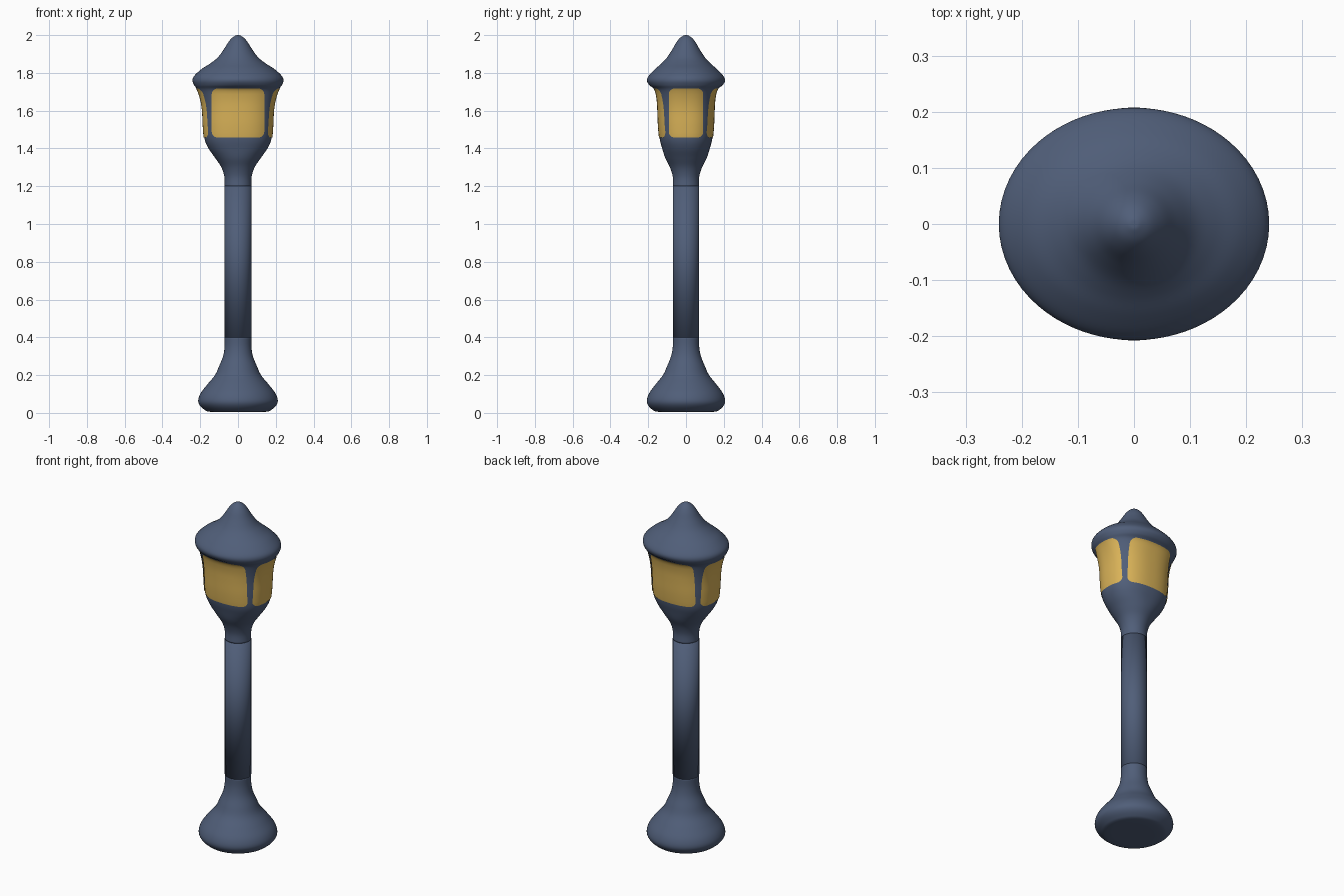
import bpy, bmesh, math
from mathutils import Vector

if "Cube" in bpy.data.objects:
    bpy.data.objects.remove(bpy.data.objects["Cube"])


def material(name, rgb):
    m = bpy.data.materials.new(name)
    m.diffuse_color = (*rgb, 1)
    m.use_nodes = True
    m.node_tree.nodes["Principled BSDF"].inputs["Base Color"].default_value = m.diffuse_color
    return m


METAL = material("slate blue metal", (0.080, 0.112, 0.190))
GLASS = material("amber glass", (0.70, 0.45, 0.098))
SEG = 72


def smooth_rows(pts, steps=5):
    """Catmull-Rom through (z, rx, ry, roundness exponent) rows."""
    p = [Vector(q) for q in pts]
    p = [p[0]] + p + [p[-1]]
    rows = []
    for i in range(1, len(p) - 2):
        a, b, c, d = p[i - 1:i + 3]
        for k in range(steps):
            t = k / steps
            rows.append(0.5 * (2 * b + (c - a) * t + (2 * a - 5 * b + 4 * c - d) * t * t
                               + (3 * b - a - 3 * c + d) * t ** 3))
    return rows + [p[-1]]


def finish(name, bm, mat):
    bmesh.ops.remove_doubles(bm, verts=bm.verts[:], dist=1e-6)
    bmesh.ops.recalc_face_normals(bm, faces=bm.faces[:])
    me = bpy.data.meshes.new(name)
    bm.to_mesh(me)
    bm.free()
    me.materials.append(mat)
    for f in me.polygons:
        f.use_smooth = True
    ob = bpy.data.objects.new(name, me)
    bpy.context.collection.objects.link(ob)
    return ob


def loft(name, rows):
    """Skin super-elliptical rings, closed at both ends."""
    bm = bmesh.new()
    rings = []
    for z, rx, ry, n in rows:
        rx, ry = max(rx, 0.001), max(ry, 0.001)
        ring = []
        for i in range(SEG):
            a = 2 * math.pi * i / SEG
            c, s = math.cos(a), math.sin(a)
            r = (abs(c / rx) ** n + abs(s / ry) ** n) ** (-1 / n)
            ring.append(bm.verts.new((r * c, r * s, z)))
        rings.append(ring)
    for lo, hi in zip(rings, rings[1:]):
        for i in range(SEG):
            j = (i + 1) % SEG
            bm.faces.new((lo[i], lo[j], hi[j], hi[i]))
    bm.faces.new(rings[0])
    bm.faces.new(rings[-1])
    return finish(name, bm, METAL)


# Flared foot
loft("base", smooth_rows([
    (0.005, 0.001, 0.001, 2), (0.005, 0.14, 0.14, 2), (0.02, 0.182, 0.182, 2),
    (0.055, 0.21, 0.207, 2), (0.10, 0.20, 0.197, 2), (0.15, 0.163, 0.162, 2),
    (0.20, 0.122, 0.122, 2), (0.25, 0.099, 0.099, 2), (0.30, 0.079, 0.079, 2),
    (0.35, 0.071, 0.070, 2), (0.40, 0.071, 0.070, 2)]))

# Straight post
loft("post", [(0.40, 0.071, 0.070, 2), (1.20, 0.071, 0.070, 2)])

# Lantern body, flaring into the roof rim and rising to the finial
head = smooth_rows([
    (1.20, 0.071, 0.070, 2), (1.25, 0.072, 0.070, 2), (1.30, 0.088, 0.085, 2),
    (1.35, 0.121, 0.110, 2.1), (1.40, 0.156, 0.126, 2.3), (1.45, 0.177, 0.139, 2.4),
    (1.52, 0.184, 0.146, 2.4), (1.60, 0.188, 0.149, 2.4), (1.66, 0.198, 0.153, 2.4),
    (1.71, 0.215, 0.165, 2.3), (1.735, 0.232, 0.194, 2.1), (1.76, 0.241, 0.207, 2),
    (1.785, 0.231, 0.197, 2), (1.82, 0.193, 0.164, 2), (1.85, 0.147, 0.130, 2),
    (1.88, 0.109, 0.102, 2), (1.92, 0.078, 0.075, 2), (1.96, 0.053, 0.052, 2),
    (1.985, 0.032, 0.032, 2), (1.998, 0.012, 0.012, 2), (2.0, 0.001, 0.001, 2)])
loft("lantern_head", head)


def section(z):
    for a, b in zip(head, head[1:]):
        if a[0] <= z <= b[0]:
            return a.lerp(b, (z - a[0]) / (b[0] - a[0]))


def pane(name, axis, sign, half, z0=1.458, z1=1.717, corner=0.03, cols=20):
    """Thin rounded glass plate hugging the lantern wall."""
    bm = bmesh.new()
    edge = [corner * (1 - math.cos(k * math.pi / 16)) for k in range(8)]
    zs = [z0 + e for e in edge]
    zs += [z0 + corner + (z1 - z0 - 2 * corner) * k / 12 for k in range(13)]
    zs += [z1 - e for e in reversed(edge)]
    grid = []
    for z in zs:
        _, rx, ry, n = section(z)
        d = max(0, corner - min(z - z0, z1 - z))
        w = half - corner + math.sqrt(max(0, corner ** 2 - d * d))
        along, out = (rx, ry) if axis == 'y' else (ry, rx)
        row = []
        for i in range(cols + 1):
            u = w * (2 * i / cols - 1)
            v = sign * ((out + 0.003) * (1 - (abs(u) / (along + 0.003)) ** n) ** (1 / n))
            row.append(bm.verts.new((u, v, z) if axis == 'y' else (v, u, z)))
        grid.append(row)
    for lo, hi in zip(grid, grid[1:]):
        for i in range(cols):
            bm.faces.new((lo[i], lo[i + 1], hi[i + 1], hi[i]))
    ob = finish(name, bm, GLASS)
    # Make sure the open plate faces outward
    f = ob.data.polygons[len(ob.data.polygons) // 2]
    if f.normal['xyz'.index(axis)] * sign < 0:
        ob.data.flip_normals()


# Four glass panes
pane("front_glass", 'y', -1, 0.139)
pane("back_glass", 'y', 1, 0.139)
pane("left_glass", 'x', -1, 0.091)
pane("right_glass", 'x', 1, 0.091)
